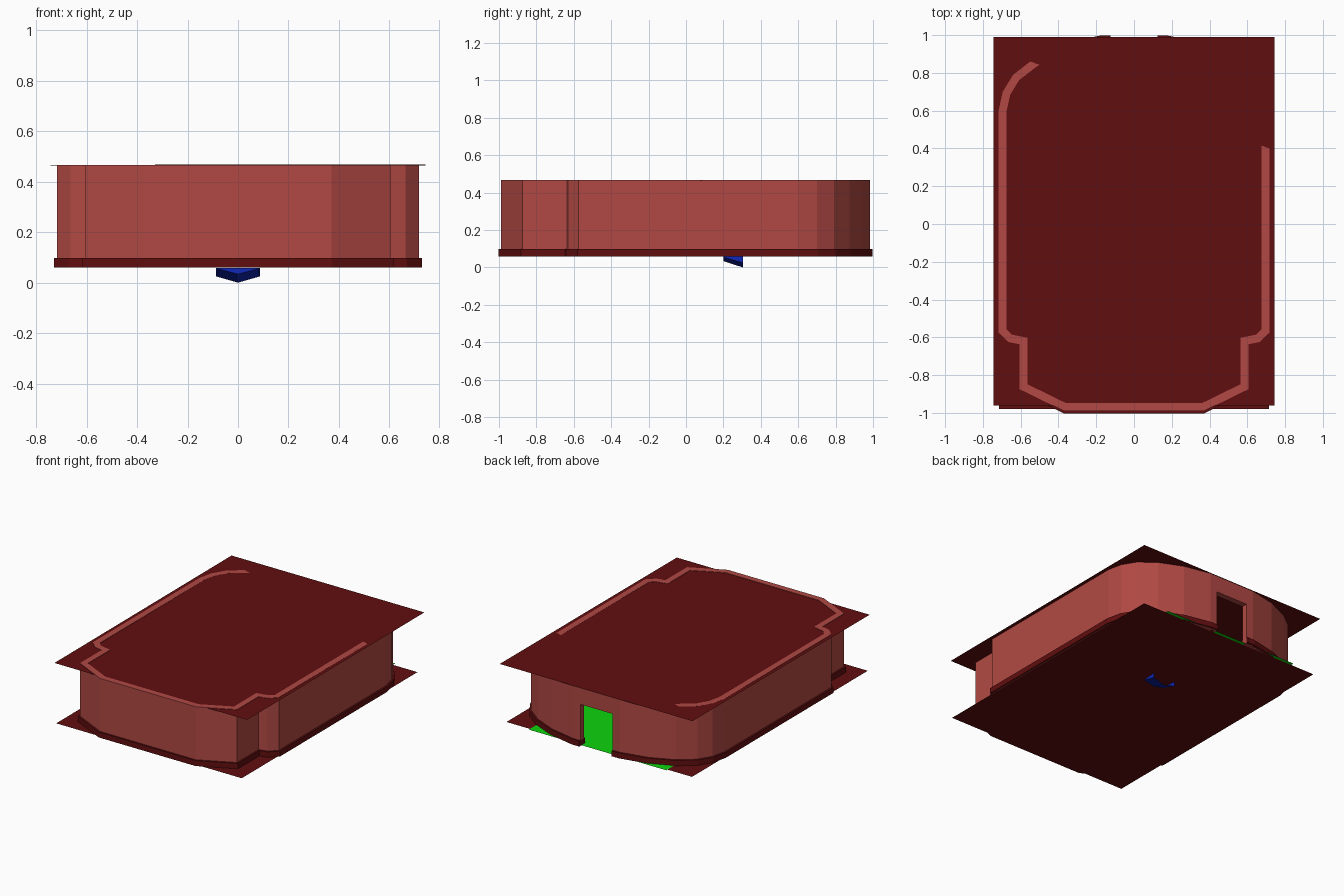
import bpy
from mathutils import Vector

if "Cube" in bpy.data.objects:
    bpy.data.objects.remove(bpy.data.objects["Cube"])


def material(name, rgb):
    m = bpy.data.materials.new(name)
    m.diffuse_color = (*rgb, 1)
    m.use_nodes = True
    m.node_tree.nodes["Principled BSDF"].inputs["Base Color"].default_value = m.diffuse_color
    return m


WALL = material("brick red", (0.44, 0.066, 0.057))
DARK = material("dark maroon", (0.12, 0.0044, 0.0048))
GREEN = material("bright green", (0.0044, 0.65, 0.0044))
BLUE = material("deep blue", (0.005, 0.02, 0.48))


def add(name, verts, faces, mat):
    mesh = bpy.data.meshes.new(name)
    mesh.from_pydata(verts, [], faces)
    mesh.materials.append(mat)
    mesh.update()
    ob = bpy.data.objects.new(name, mesh)
    bpy.context.collection.objects.link(ob)
    return ob


def offset(path, dist):
    """Mitred offset of an open path; positive moves to the left of travel."""
    pts = [Vector(p) for p in path]
    normals = []
    for a, b in zip(pts, pts[1:]):
        d = (b - a).normalized()
        normals.append(Vector((-d.y, d.x)))
    out = []
    for i, p in enumerate(pts):
        n0 = normals[max(i - 1, 0)]
        n1 = normals[min(i, len(normals) - 1)]
        out.append(p + (n0 + n1) * dist / (1 + n0.dot(n1)))
    return out


def wall(name, path, outer, inner, z0, z1, mat):
    """Solid strip following a path, between two offsets and two heights."""
    o, n = offset(path, outer), offset(path, inner)
    verts, faces = [], []
    for a, b in zip(o, n):
        verts += [(a.x, a.y, z0), (a.x, a.y, z1), (b.x, b.y, z1), (b.x, b.y, z0)]
    for i in range(len(path) - 1):
        k = 4 * i
        for j in range(4):
            j2 = (j + 1) % 4
            faces.append((k + j, k + j2, k + 4 + j2, k + 4 + j))
    e = len(verts) - 4
    faces += [(3, 2, 1, 0), (e, e + 1, e + 2, e + 3)]
    return add(name, verts, faces, mat)


def sheet(name, x, y0, y1, height, mat):
    pts = [(-x, y0), (x, y0), (x, y1), (-x, y1)]
    return add(name, [(a, b, height(a, b)) for a, b in pts], [(0, 1, 2, 3)], mat)


# Building outline: right half from the doorway round to the front, then mirrored
half = [(0.125, 0.985), (0.18, 0.985), (0.37, 0.945), (0.53, 0.875),
        (0.64, 0.79), (0.695, 0.70), (0.717, 0.60), (0.717, -0.575),
        (0.665, -0.625), (0.605, -0.637), (0.605, -0.875), (0.37, -0.99)]
outline = half + [(-x, y) for x, y in reversed(half)]

wall("outer_wall", outline, 0, -0.042, 0.06, 0.467, WALL)
wall("skirting", outline, 0.012, -0.054, 0.06, 0.098, DARK)

# Wall over the doorway
wall("door_lintel", [(-0.125, 0.985), (0.125, 0.985)], 0, -0.042, 0.35, 0.467, WALL)

# Roof sheet, tilted a hair so it sinks below the wall top at the front
sheet("roof", 0.743, -0.96, 0.99,
      lambda x, y: 0.467 + 0.002 * (0.342 * x + 0.94 * y - 0.621), DARK)

# Floor and green carpet
sheet("floor", 0.715, -0.98, 0.955, lambda x, y: 0.058, DARK)
sheet("carpet", 0.53, -0.88, 0.974, lambda x, y: 0.0615, GREEN)

# Small blue trough poking out beneath the floor
verts = []
for y, drop, w in ((0.20, 0.0, 0.08), (0.305, 0.03, 0.087)):
    verts += [(-w, y, 0.058), (-w, y, 0.055 - drop), (0, y, 0.034 - drop * 1.13),
              (w, y, 0.055 - drop), (w, y, 0.058)]
faces = [(i, i + 5, i + 6, i + 1) for i in range(4)] + [(0, 1, 2, 3, 4)]
add("under_floor_trough", verts, faces, BLUE)
